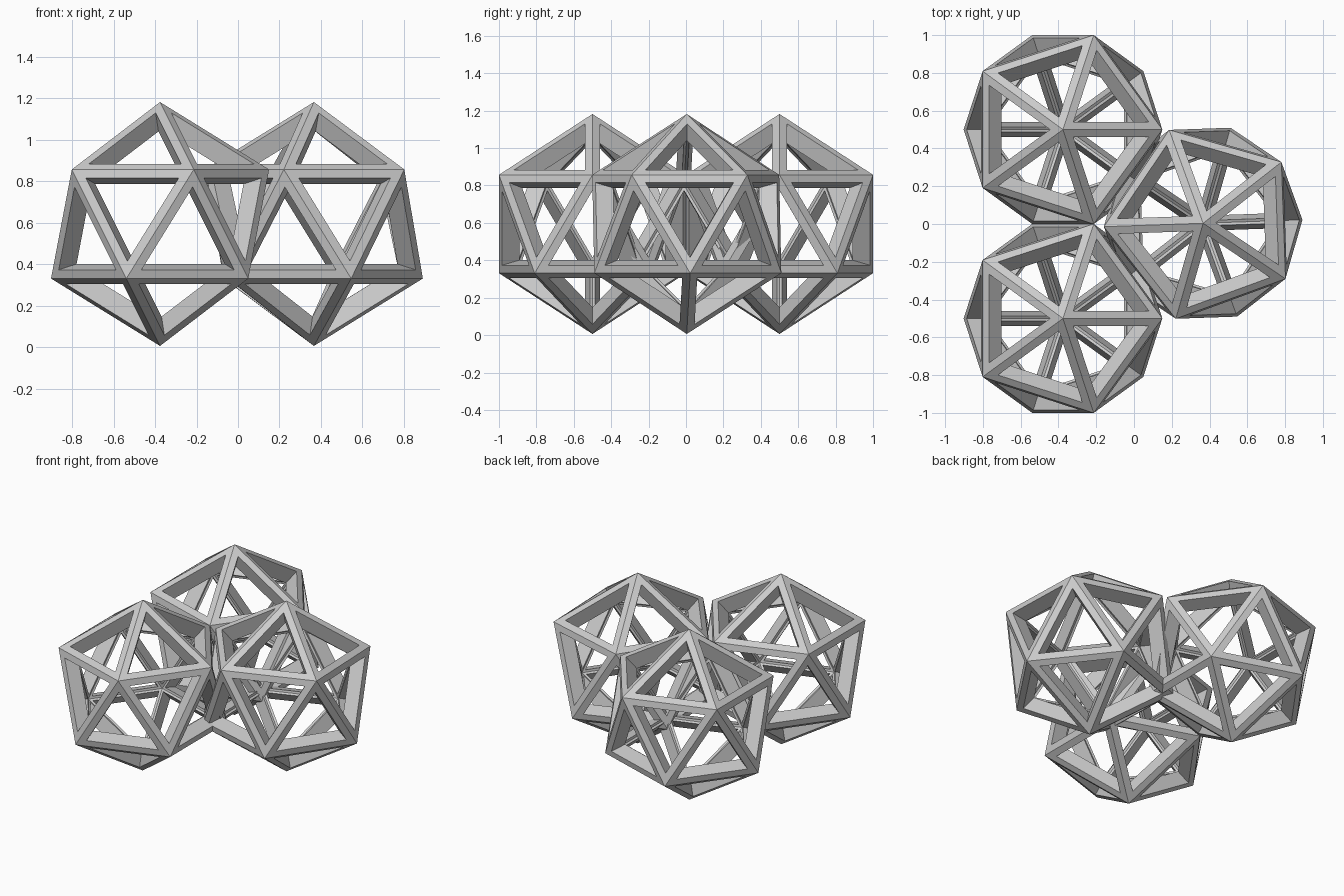
import bpy, bmesh
from math import sin, cos, radians, sqrt
from mathutils import Vector

if "Cube" in bpy.data.objects:
    bpy.data.objects.remove(bpy.data.objects["Cube"])

R = 0.588          # circumradius of each icosahedron
MID_Z = 0.594      # height of the centres
OUTER_W = 0.043    # strut half width on the outside
INNER_W = 0.015    # strut half width on the inside
DEPTH = 0.79       # scale of the inner shell


def icosahedron():
    """Corner points and triangles, one corner straight up."""
    rz, rr = R / sqrt(5), 2 * R / sqrt(5)
    up = [Vector((rr * cos(radians(72 * i)), rr * sin(radians(72 * i)), rz)) for i in range(5)]
    low = [Vector((rr * cos(radians(72 * i + 36)), rr * sin(radians(72 * i + 36)), -rz)) for i in range(5)]
    pole = Vector((0, 0, R))
    tris = []
    for i in range(5):
        j = (i + 1) % 5
        tris += [(pole, up[i], up[j]), (up[i], low[i], up[j]),
                 (up[j], low[i], low[j]), (-pole, low[j], low[i])]
    return tris


def inset(tri, width):
    """Triangle shrunk in its own plane by an even width."""
    c = sum(tri, Vector()) / 3
    inradius = (tri[0] - tri[1]).length / (2 * sqrt(3))
    return [c + (p - c) * (1 - width / inradius) for p in tri]


def open_frame(name, location, turn):
    bm = bmesh.new()
    for tri in icosahedron():
        inner = [p * DEPTH for p in tri]
        # outer strip, window wall, inner strip
        loops = [tri, inset(tri, OUTER_W), inset(inner, INNER_W), inner]
        rows = [[bm.verts.new(p) for p in loop] for loop in loops]
        for a, b in zip(rows, rows[1:]):
            for i in range(3):
                j = (i + 1) % 3
                bm.faces.new((a[i], a[j], b[j], b[i]))
    bmesh.ops.remove_doubles(bm, verts=bm.verts, dist=1e-4)
    bmesh.ops.recalc_face_normals(bm, faces=bm.faces)
    mesh = bpy.data.meshes.new(name)
    bm.to_mesh(mesh)
    bm.free()
    obj = bpy.data.objects.new(name, mesh)
    obj.location = location
    obj.rotation_euler.z = radians(turn)
    bpy.context.collection.objects.link(obj)


# three touching open icosahedra
open_frame("back_left_frame", (-0.376, 0.5, MID_Z), 0)
open_frame("front_left_frame", (-0.376, -0.5, MID_Z), 0)
open_frame("right_frame", (0.366, 0.004, MID_Z), 182)
